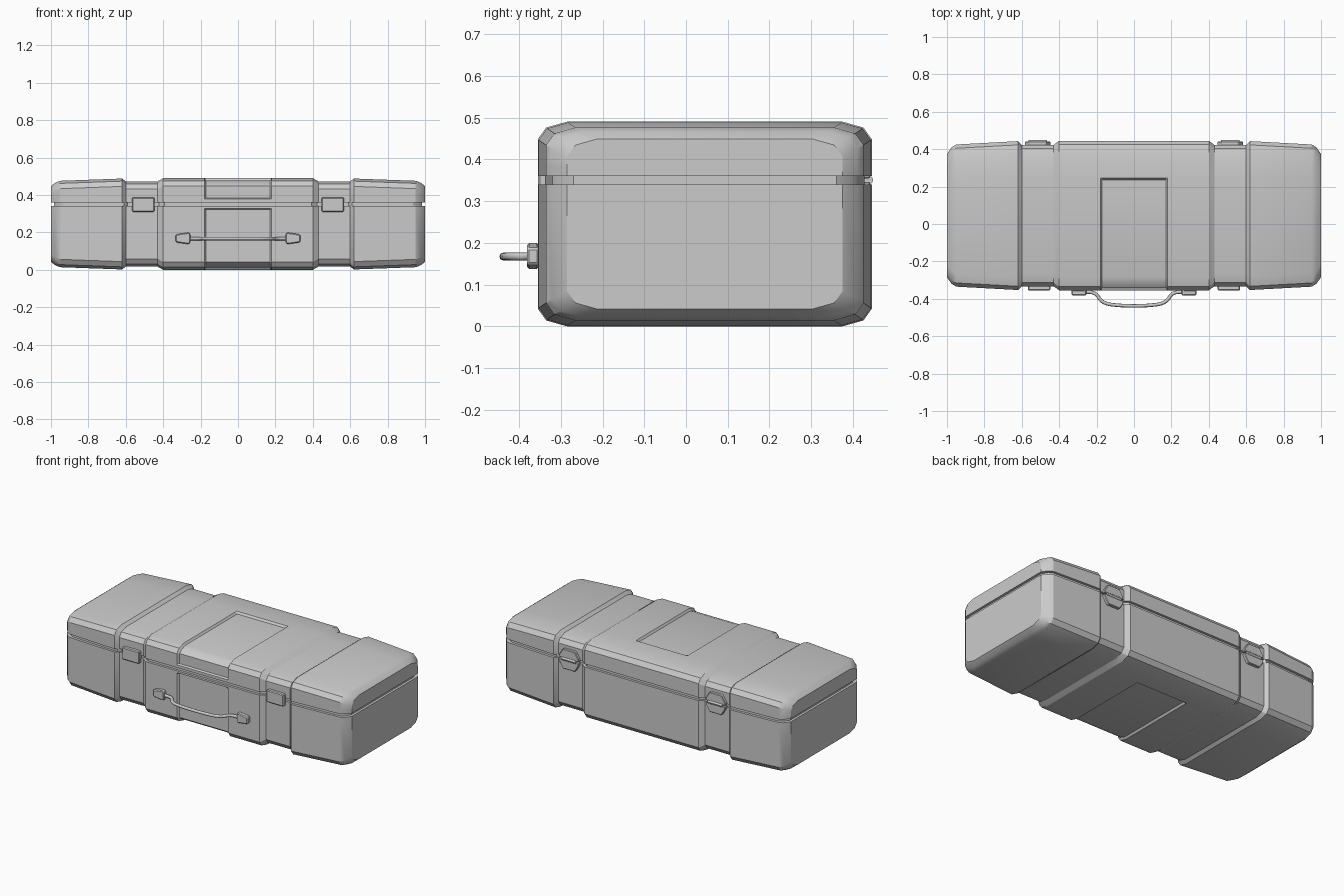
import bpy, bmesh, math
from mathutils import Vector

if "Cube" in bpy.data.objects:
    bpy.data.objects.remove(bpy.data.objects["Cube"])

# Half of the stations along x: (x, side inset, top inset, centre recess depth)
HALF = [(0.17, 0, 0, 0.012), (0.18, 0, 0, 0), (0.40, 0, 0, 0), (0.43, 0.022, 0.017, 0),
        (0.60, 0.022, 0.017, 0), (0.62, 0.002, 0.002, 0), (0.95, 0.02, 0.014, 0),
        (0.975, 0.035, 0.023, 0), (1.0, 0.07, 0.042, 0)]
STATIONS = [(-x, a, b, r) for x, a, b, r in reversed(HALF)] + HALF
FRONT, BACK = -0.355, 0.445


def finish(name, bm, angle=25):
    me = bpy.data.meshes.new(name)
    bm.to_mesh(me)
    bm.free()
    for p in me.polygons:
        p.use_smooth = True
    me.set_sharp_from_angle(angle=math.radians(angle))
    ob = bpy.data.objects.new(name, me)
    bpy.context.collection.objects.link(ob)
    return ob


def section(station, z_split, z_outer, z_ledge):
    x, dy, dz, r = station
    s = 1 if z_outer > z_split else -1
    h = lambda t: z_outer - s * (dz + t)
    f, b = FRONT + dy, BACK - dy
    pts = [(f, z_split), (f, z_ledge), (f + r, z_ledge + s * 0.006), (f + r, h(0.042)),
           (f + 0.02 + r, h(0.014 + r)), (f + 0.07, h(r)), (0.235, h(r)), (0.245, h(0)),
           (b - 0.07, h(0)), (b - 0.02, h(0.014)), (b, h(0.042)), (b, z_split)]
    return [(x, y, z) for y, z in pts]


def half_shell(name, z_split, z_outer, z_ledge):
    bm = bmesh.new()
    rows = [[bm.verts.new(p) for p in section(st, z_split, z_outer, z_ledge)] for st in STATIONS]
    for a, b in zip(rows, rows[1:]):
        for i in range(len(a) - 1):
            bm.faces.new((a[i], a[i + 1], b[i + 1], b[i]))
    bm.faces.new(rows[0])
    bm.faces.new(rows[-1])
    rim = bm.faces.new([r[0] for r in rows] + [r[-1] for r in reversed(rows)])
    bmesh.ops.recalc_face_normals(bm, faces=bm.faces)
    # leave only a narrow rim around the opening
    bmesh.ops.inset_region(bm, faces=[rim], thickness=0.025)
    bmesh.ops.delete(bm, geom=[rim], context='FACES')
    return finish(name, bm)


half_shell("lid", 0.36, 0.49, 0.378)
half_shell("base", 0.34, 0.0, 0.328)

# Recessed seam between lid and base
bm = bmesh.new()
outline = [(x * 0.985, FRONT + d + 0.015) for x, d, _, _ in STATIONS]
outline += [(x * 0.985, BACK - d - 0.015) for x, d, _, _ in reversed(STATIONS)]
low = [bm.verts.new((x, y, 0.335)) for x, y in outline]
top = [bm.verts.new((x, y, 0.365)) for x, y in outline]
for i in range(len(low)):
    j = (i + 1) % len(low)
    bm.faces.new((low[i], low[j], top[j], top[i]))
bmesh.ops.recalc_face_normals(bm, faces=bm.faces)
finish("seam", bm)


def plate(name, pts, y0, y1, bevel=0.005):
    """Prism from an (x, z) outline between two depths, with bevelled edges."""
    bm = bmesh.new()
    a = [bm.verts.new((x, y0, z)) for x, z in pts]
    b = [bm.verts.new((x, y1, z)) for x, z in pts]
    bm.faces.new(a)
    bm.faces.new(b)
    for i in range(len(a)):
        j = (i + 1) % len(a)
        bm.faces.new((a[i], a[j], b[j], b[i]))
    bmesh.ops.recalc_face_normals(bm, faces=bm.faces)
    bmesh.ops.bevel(bm, geom=bm.edges[:], offset=bevel, segments=1, affect='EDGES')
    return finish(name, bm)


for s, side in ((-1, "left"), (1, "right")):
    # Front latches
    c = 0.507 * s
    plate("latch_" + side, [(c - 0.06, 0.31), (c + 0.06, 0.31), (c + 0.06, 0.387), (c - 0.06, 0.387)],
          -0.355, -0.325)
    # Back hinges: two tapered leaves and a pin
    c = 0.515 * s
    for k, part in ((1, "upper"), (-1, "lower")):
        z = lambda t: 0.35 + k * t
        plate("hinge_%s_leaf_%s" % (part, side),
              [(c - 0.068, z(0.004)), (c + 0.068, z(0.004)), (c + 0.068, z(0.02)),
               (c + 0.042, z(0.062)), (c - 0.042, z(0.062)), (c - 0.068, z(0.02))],
              0.415, 0.441, 0.003)
    bpy.ops.mesh.primitive_cylinder_add(vertices=12, radius=0.011, depth=0.1,
                                        location=(c, 0.437, 0.35), rotation=(0, math.pi / 2, 0))
    bpy.context.object.name = "hinge_pin_" + side
    bpy.ops.object.shade_smooth_by_angle()
    # Handle brackets
    plate("handle_bracket_" + side,
          [(0.333 * s, 0.148), (0.333 * s, 0.188), (0.315 * s, 0.192), (0.262 * s, 0.2),
           (0.255 * s, 0.19), (0.255 * s, 0.146), (0.262 * s, 0.137), (0.315 * s, 0.144)],
          -0.381, -0.352)

# Carrying handle
half = [(0.27, -0.366), (0.225, -0.366), (0.2, -0.378), (0.18, -0.405), (0.15, -0.424),
        (0.09, -0.434), (0.04, -0.437)]
path = [(-x, y) for x, y in half] + [(x, y) for x, y in reversed(half)]
cu = bpy.data.curves.new("handle", 'CURVE')
cu.dimensions = '3D'
cu.bevel_depth = 0.0095
cu.bevel_resolution = 2
cu.use_fill_caps = True
cu.resolution_u = 4
sp = cu.splines.new('BEZIER')
sp.bezier_points.add(len(path) - 1)
for bp, (x, y) in zip(sp.bezier_points, path):
    bp.co = Vector((x, y, 0.167))
    bp.handle_left_type = bp.handle_right_type = 'AUTO'
bpy.context.collection.objects.link(bpy.data.objects.new("handle", cu))
